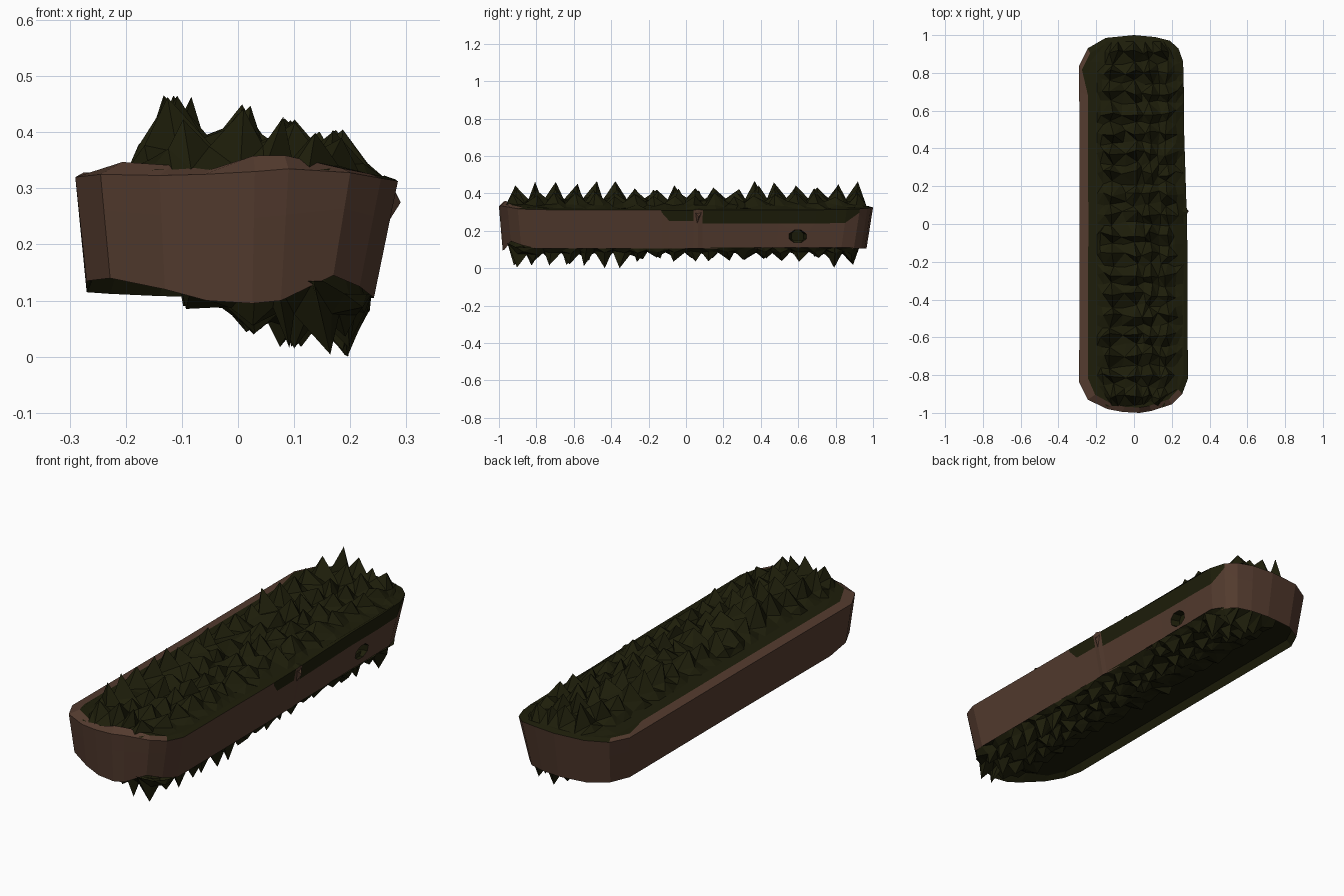
import bpy, bmesh, math, random

if "Cube" in bpy.data.objects:
    bpy.data.objects.remove(bpy.data.objects["Cube"])

random.seed(7)


def material(name, rgb):
    m = bpy.data.materials.new(name)
    m.diffuse_color = (*rgb, 1)
    m.use_nodes = True
    m.node_tree.nodes["Principled BSDF"].inputs["Base Color"].default_value = m.diffuse_color
    return m


BARK = material("bark brown", (0.088, 0.044, 0.028))
MOSS = material("moss green", (0.0125, 0.0125, 0.003))


def finish(name, bm, mats):
    me = bpy.data.meshes.new(name)
    bm.to_mesh(me)
    bm.free()
    ob = bpy.data.objects.new(name, me)
    bpy.context.collection.objects.link(ob)
    for m in mats:
        me.materials.append(m)
    return ob


# Outline of the slab: x, y, top z, bottom z (counter-clockwise from above)
OUTLINE = [(-0.29, -0.84, .32, .135), (-0.245, -0.93, .325, .14), (-0.14, -0.98, .323, .12),
           (-0.06, -0.995, .325, .1), (0.03, -1, .33, .095), (0.09, -0.99, .335, .1),
           (0.2, -0.955, .328, .145), (0.255, -0.9, .318, .125), (0.285, -0.82, .313, .105),
           (0.283, -0.13, .31, .105), (0.282, -0.09, .31, .105), (0.28, 0.04, .31, .105),
           (0.283, 0.065, .315, .105), (0.278, 0.09, .31, .105), (0.265, 0.5, .312, .105),
           (0.264, 0.7, .312, .105), (0.26, 0.86, .315, .105), (0.235, 0.93, .318, .105),
           (0.19, 0.97, .32, .105), (0.11, 0.99, .325, .105), (0, 1, .325, .105),
           (-0.15, 0.985, .325, .108), (-0.245, 0.93, .32, .112), (-0.29, 0.84, .32, .115),
           (-0.29, 0.7, .32, .115), (-0.288, 0, .32, .115), (-0.29, -0.72, .32, .115)]
# Lower edge of the hanging moss where it differs from the usual level
MOSS_EDGE = {9: 0.06, 10: 0.28, 11: 0.28, 17: 0.1}
# Crests of the front rim
CREST = {1: 0.022, 2: 0.018, 4: 0.028, 5: 0.024}


def taper(x, y, t):
    """Move an outline point inward; t = 0 at the top and 1 at the bottom."""
    return (x * (1 - t * (0.15 if x > 0 else 0.07)),
            y * (1 - t * (0.035 if y > 0 else 0.02)))


bm = bmesh.new()


def ring_at(level):
    ring = []
    for i, (x, y, zt, zb) in enumerate(OUTLINE):
        t = (1, MOSS_EDGE.get(i, 0.35), 0)[level]
        px, py = taper(x, y, t)
        ring.append(bm.verts.new((px, py, zt + (zb - zt) * t)))
    return ring


def make_hollow(a0, a1, b1, b0):
    """Wall panel with an eight-sided mossy hollow sunk into it."""
    rim, floor = [], []
    for k in range(8):
        ang = math.tau * (k + 0.5) / 8
        y, z = 0.597 + 0.05 * math.cos(ang), 0.17 + 0.036 * math.sin(ang)
        s = (z - a0.co.z) / (b0.co.z - a0.co.z)
        x = a0.co.x + (b0.co.x - a0.co.x) * s
        rim.append(bm.verts.new((x, y, z)))
        floor.append(bm.verts.new((x - 0.04, 0.597 + (y - 0.597) * 0.7, z)))
    corners = (b1, b0, a0, a1)
    for c in range(4):
        k = 2 * c
        bm.faces.new((corners[c], rim[k + 1], rim[k]))
        bm.faces.new((corners[c], corners[(c + 1) % 4], rim[(k + 2) % 8], rim[k + 1]))
    for k in range(8):
        m = (k + 1) % 8
        bm.faces.new((rim[k], rim[m], floor[m], floor[k])).material_index = 1
    bm.faces.new(floor).material_index = 1


# Slab: recessed underside, walls, rim and flat deck
n = len(OUTLINE)
rings = [[bm.verts.new((x * (0.8 if x > 0 else 0.88), y * 0.945, 0.152))
          for x, y, zt, zb in OUTLINE]]
rings += [ring_at(level) for level in range(3)]
rings.append([bm.verts.new((x * (0.92 if x > 0 else 0.84 if y < 0.72 else 0.95), y * 0.972,
                            zt + CREST.get(i, 0.008)))
              for i, (x, y, zt, zb) in enumerate(OUTLINE)])
for level in range(4):
    a, b = rings[level], rings[level + 1]
    for i in range(n):
        j = (i + 1) % n
        if level == 1 and OUTLINE[i][1] == 0.5:
            make_hollow(a[i], a[j], b[j], b[i])
            continue
        f = bm.faces.new((a[i], a[j], b[j], b[i]))
        c = f.calc_center_median()
        if level == 0:      # inner side of the lower lip
            f.material_index = 1
        if level == 2:      # moss hanging over the right wall, with a bare gap
            f.material_index = int(c.x > 0.2 and -0.14 < c.y < 0.93
                                   and not 0.04 < c.y < 0.09)
        if level == 3:      # bare rim on the left and at the front
            f.material_index = int(not (c.y < -0.86 or c.x < -0.2))
bm.faces.new(rings[-1]).material_index = 1
bm.faces.new(rings[0][::-1]).material_index = 1
bmesh.ops.recalc_face_normals(bm, faces=bm.faces[:])
finish("slab", bm, [BARK, MOSS])


def spiky_sheet(name, cols, y0, y1, rows, up, end_z):
    """Grid sheet with rows of spikes. cols: x, valley z, low peak z, high peak z."""
    bm = bmesh.new()
    grid = []
    for r in range(rows):
        y = y0 + (y1 - y0) * r / (rows - 1)
        shrink = 1 - 0.38 * max(0, (abs(y) - 0.85) / 0.11)
        line = []
        for x, valley, lo, hi in cols:
            z, dx, dy = valley, 0, 0
            if lo is not None:
                dx, dy = random.uniform(-.013, .013), random.uniform(-.016, .016)
                z += random.uniform(-.012, .012)
                if r % 2:
                    z = random.uniform(lo, hi)
                if not up and -0.25 < y < 0.78:     # shorter in the middle
                    z += (0.1 - z) * 0.3
            if r in (0, rows - 1):
                z, dy = end_z, 0
            line.append(bm.verts.new((x * shrink + dx, y + dy, z)))
        grid.append(line)
    for r in range(rows - 1):
        for c in range(len(cols) - 1):
            q = [grid[r][c], grid[r][c + 1], grid[r + 1][c + 1], grid[r + 1][c]]
            bm.faces.new(q if up else q[::-1])
    bmesh.ops.triangulate(bm, faces=bm.faces[:])
    return finish(name, bm, [MOSS])


# Upper spikes, rising steeply from a smooth slope on the left
spiky_sheet("upper_spikes",
            [(-.243, .327, None, None), (-.195, .337, None, None), (-.168, .35, .355, .38),
             (-.12, .365, .42, .468), (-.055, .36, .365, .395), (.01, .36, .41, .45),
             (.05, .35, .36, .39), (.09, .355, .40, .428), (.135, .345, .35, .37),
             (.175, .345, .38, .405), (.225, .328, .33, .345), (.262, .318, None, None)],
            -0.965, 0.965, 37, True, 0.333)

# Lower spikes hanging along the right half
spiky_sheet("lower_spikes",
            [(-.11, .154, None, None), (-.085, .125, .085, .12), (-.02, .105, .085, .105),
             (.03, .09, .035, .06), (.065, .09, .06, .09), (.1, .085, .012, .045),
             (.14, .09, .06, .085), (.195, .085, 0, .04), (.222, .1, .07, .09),
             (.238, .112, None, None)],
            -0.955, 0.935, 41, False, 0.135)

# Bare knot poking out beside the gap in the moss
bm = bmesh.new()
base = [bm.verts.new(p) for p in ((.27, .04, .31), (.255, .055, .22), (.272, .09, .31),
                                  (.25, .065, .325))]
tip = bm.verts.new((.29, .068, .275))
for i in range(4):
    bm.faces.new((base[i], base[(i + 1) % 4], tip))
bm.faces.new(base[::-1])
bmesh.ops.recalc_face_normals(bm, faces=bm.faces[:])
finish("knot", bm, [BARK])
